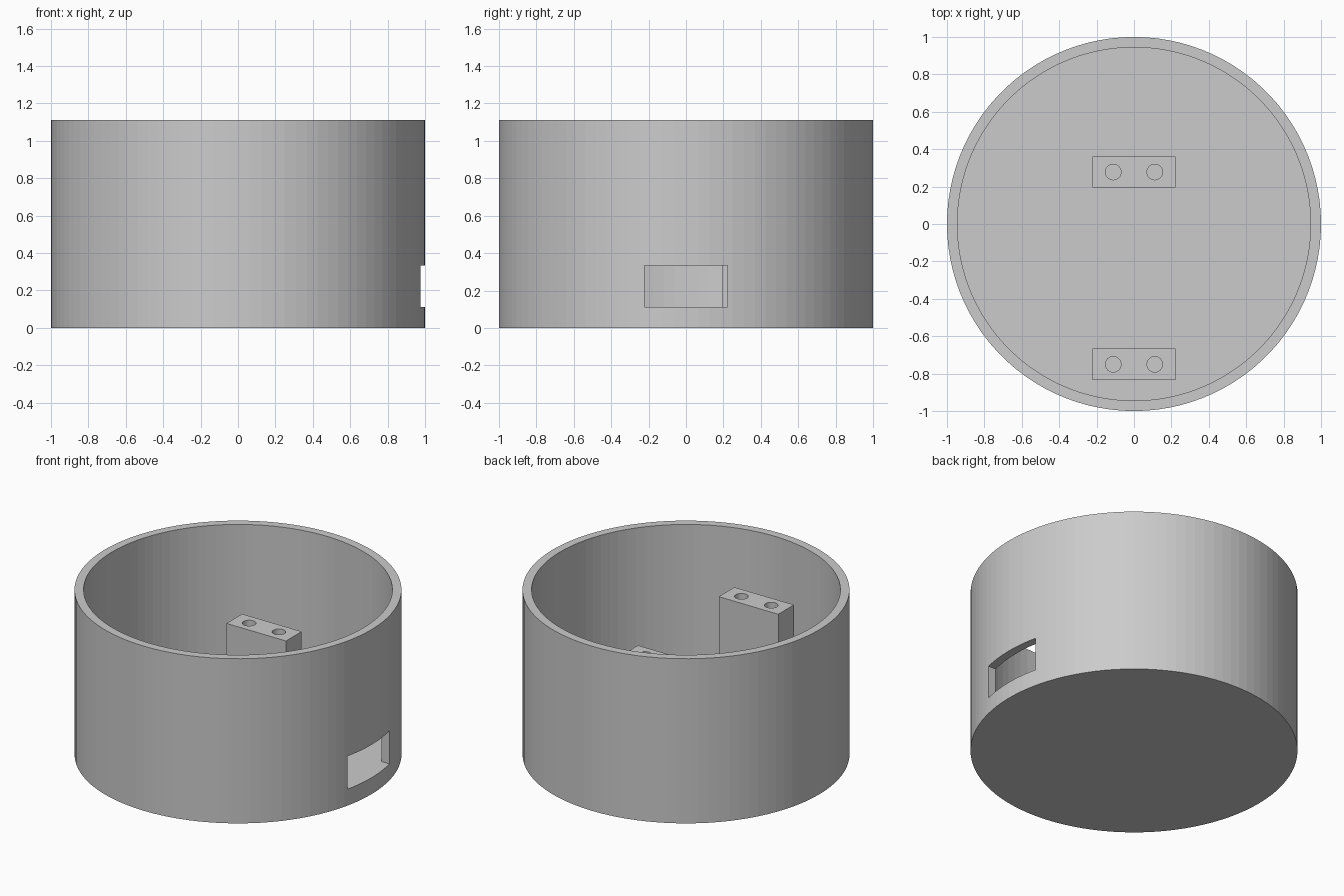
import bpy
import bmesh
from mathutils import Matrix, Vector

cube = bpy.data.objects.get("Cube")
if cube:
    bpy.data.objects.remove(cube)

U = 1 / 36            # design unit: the outer radius is 36 units
HEIGHT, FLOOR = 40 * U, 4 * U
POST_TOP = 27 * U

grey = bpy.data.materials.new("plain_grey")
grey.use_nodes = True
grey.diffuse_color = (0.6, 0.6, 0.6, 1)
grey.node_tree.nodes["Principled BSDF"].inputs["Base Color"].default_value = (0.6, 0.6, 0.6, 1)


def finish(name, bm):
    mesh = bpy.data.meshes.new(name)
    bm.to_mesh(mesh)
    bm.free()
    mesh.materials.append(grey)
    obj = bpy.data.objects.new(name, mesh)
    bpy.context.collection.objects.link(obj)
    return obj


def cylinder(name, x, y, radius, bottom, top, sides):
    bm = bmesh.new()
    bmesh.ops.create_cone(bm, cap_ends=True, segments=sides, radius1=radius, radius2=radius,
                          depth=top - bottom,
                          matrix=Matrix.Translation((x, y, (bottom + top) / 2)))
    return finish(name, bm)


def box(name, low, high):
    low, high = Vector(low), Vector(high)
    bm = bmesh.new()
    bmesh.ops.create_cube(bm, size=1, matrix=Matrix.Translation((low + high) / 2)
                          @ Matrix.Diagonal((*(high - low), 1)))
    return finish(name, bm)


def cut(target, cutter):
    mod = target.modifiers.new(cutter.name, "BOOLEAN")
    mod.operation = "DIFFERENCE"
    mod.solver = "EXACT"
    mod.object = cutter
    cutter.hide_render = True
    cutter.hide_viewport = True
    cutter.display_type = "WIRE"


# Round open-topped housing with a solid floor
housing = cylinder("housing", 0, 0, 1, 0, HEIGHT, 100)
cut(housing, cylinder("cavity_cutter", 0, 0, 34 * U, FLOOR, HEIGHT + 0.2, 100))

# Side opening, level with the floor
cut(housing, box("opening_cutter", (0.8, -8 * U, FLOOR), (1.2, 8 * U, 12 * U)))

# Two mounting posts, each with a pair of screw holes
for name, y in (("back_post", 10 * U), ("front_post", -27 * U)):
    post = box(name, (-8 * U, y - 3 * U, FLOOR), (8 * U, y + 3 * U, POST_TOP))
    for side, x in (("left", 4 * U), ("right", -4 * U)):
        cut(post, cylinder(f"{name}_{side}_hole_cutter", x, y, 1.5 * U,
                           POST_TOP - 12 * U, POST_TOP + 0.1, 32))
